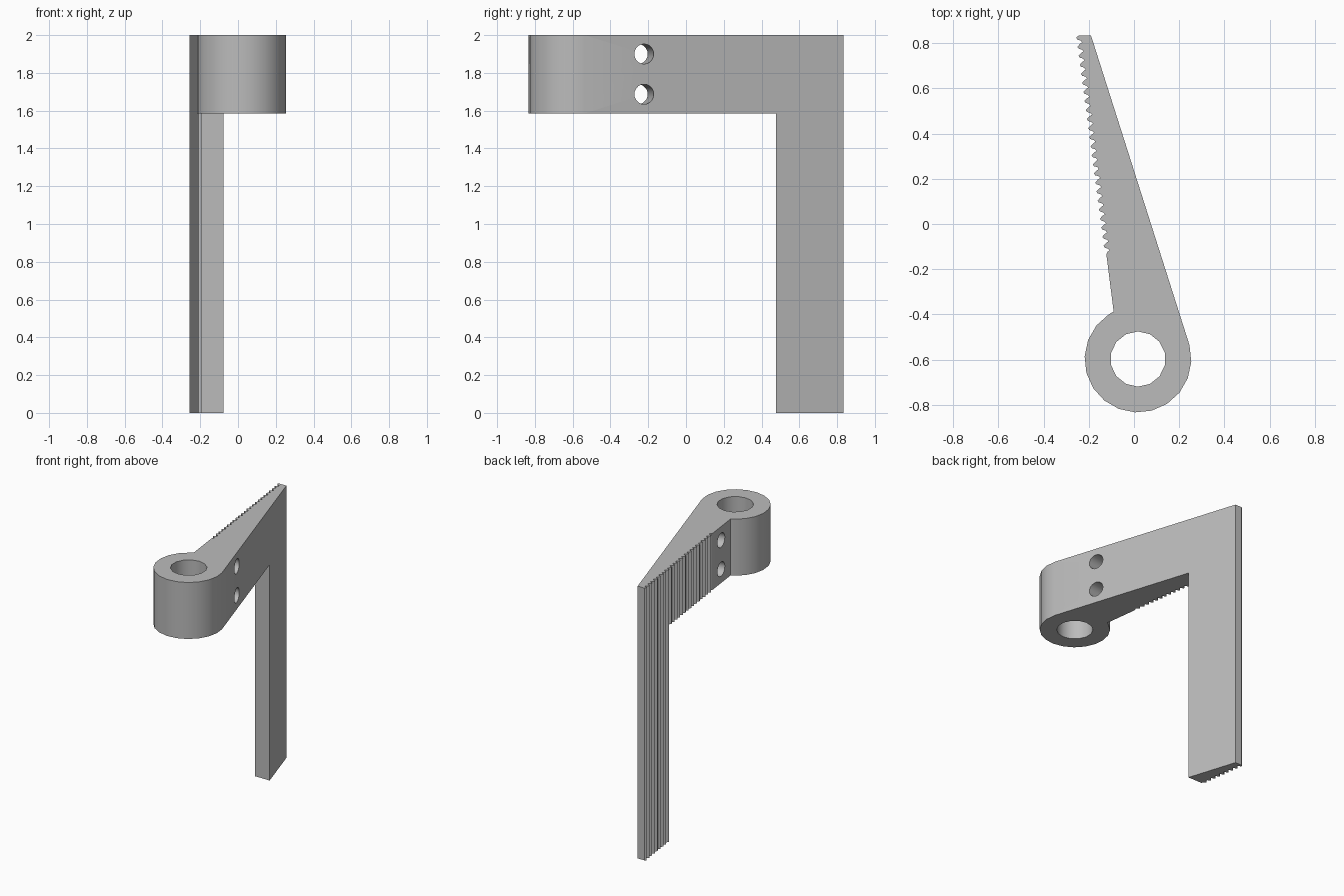
import bpy, bmesh, math
from mathutils import Vector, Matrix

cube = bpy.data.objects.get("Cube")
if cube:
    bpy.data.objects.remove(cube)

gray = bpy.data.materials.new("plain gray")
gray.use_nodes = True
color = (0.5, 0.5, 0.5, 1)
gray.diffuse_color = color
gray.node_tree.nodes["Principled BSDF"].inputs["Base Color"].default_value = color

TOP, HEAD_BOTTOM, LEG_FRONT, BACK = 2.0, 1.585, 0.477, 0.833
EYE = Vector((0.0175, -0.597))
EYE_R, BORE_R = 0.236, 0.122


def make_object(name, bm):
    bmesh.ops.recalc_face_normals(bm, faces=bm.faces)
    mesh = bpy.data.meshes.new(name)
    bm.to_mesh(mesh)
    bm.free()
    mesh.materials.append(gray)
    obj = bpy.data.objects.new(name, mesh)
    bpy.context.collection.objects.link(obj)
    return obj


def prism(name, outline, z0, z1):
    bm = bmesh.new()
    base = bm.faces.new([bm.verts.new((x, y, z0)) for x, y in outline])
    geom = bmesh.ops.extrude_face_region(bm, geom=[base])["geom"]
    bmesh.ops.translate(bm, vec=(0, 0, z1 - z0),
                        verts=[v for v in geom if isinstance(v, bmesh.types.BMVert)])
    return make_object(name, bm)


def cylinder(name, centre, axis, radius, depth, sides):
    bm = bmesh.new()
    turn = Vector(axis).to_track_quat("Z", "Y").to_matrix().to_4x4()
    bmesh.ops.create_cone(bm, cap_ends=True, segments=sides, radius1=radius, radius2=radius,
                          depth=depth, matrix=Matrix.Translation(centre) @ turn)
    return make_object(name, bm)


def arc(centre, radius, sides, start, count):
    step = math.tau / sides
    return [centre + Vector((math.cos(start + i * step), math.sin(start + i * step))) * radius
            for i in range(count)]


# Round eye, from the back left corner around the front to the right side
outline = [Vector((-0.09, -0.387))]
outline += arc(EYE, EYE_R, 20, math.radians(123), 15)

# Straight side and back end
outline += [Vector((-0.19, BACK)), Vector((-0.245, BACK))]

# Serrated gripping edge, from the back towards the eye
TEETH = 24
start, end = Vector((-0.257, 0.835)), Vector((-0.131, -0.125))
pitch = (end - start) / TEETH
inward = Vector((0.99, 0.13))
tooth = [(0.28, 0.0), (0.5, 0.004), (0.66, 0.018), (0.88, 0.024), (1.0, 0.014)]
for i in range(TEETH):
    outline += [start + pitch * (i + t) + inward * d for t, d in tooth]
outline.append(Vector((-0.122, -0.135)))

body = prism("toothed_bracket", outline, 0, TOP)

# Cutters: space below the arm, the bore and two cross holes
room = [(-1, -1), (1, -1), (1, LEG_FRONT), (-1, LEG_FRONT)]
cutters = [prism("under_arm_cutter", room, -0.5, HEAD_BOTTOM),
           cylinder("bore_cutter", (*EYE, 1.8), (0, 0, 1), BORE_R, 1.0, 14)]
for z in (1.9, 1.687):
    cutters.append(cylinder("cross_hole_cutter", (0.017, -0.239, z),
                            (0.99, 0.13, 0), 0.053, 0.8, 20))

bpy.context.view_layer.objects.active = body
for cutter in cutters:
    mod = body.modifiers.new("cut", "BOOLEAN")
    mod.operation = "DIFFERENCE"
    mod.solver = "EXACT"
    mod.object = cutter
    bpy.ops.object.modifier_apply(modifier=mod.name)
    bpy.data.objects.remove(cutter)

# Smooth the round parts, keep the broad sides flat
bpy.ops.object.select_all(action="DESELECT")
body.select_set(True)
bpy.ops.object.shade_smooth_by_angle(angle=math.radians(30))
for face in body.data.polygons:
    if face.area > 0.1:
        face.use_smooth = False
